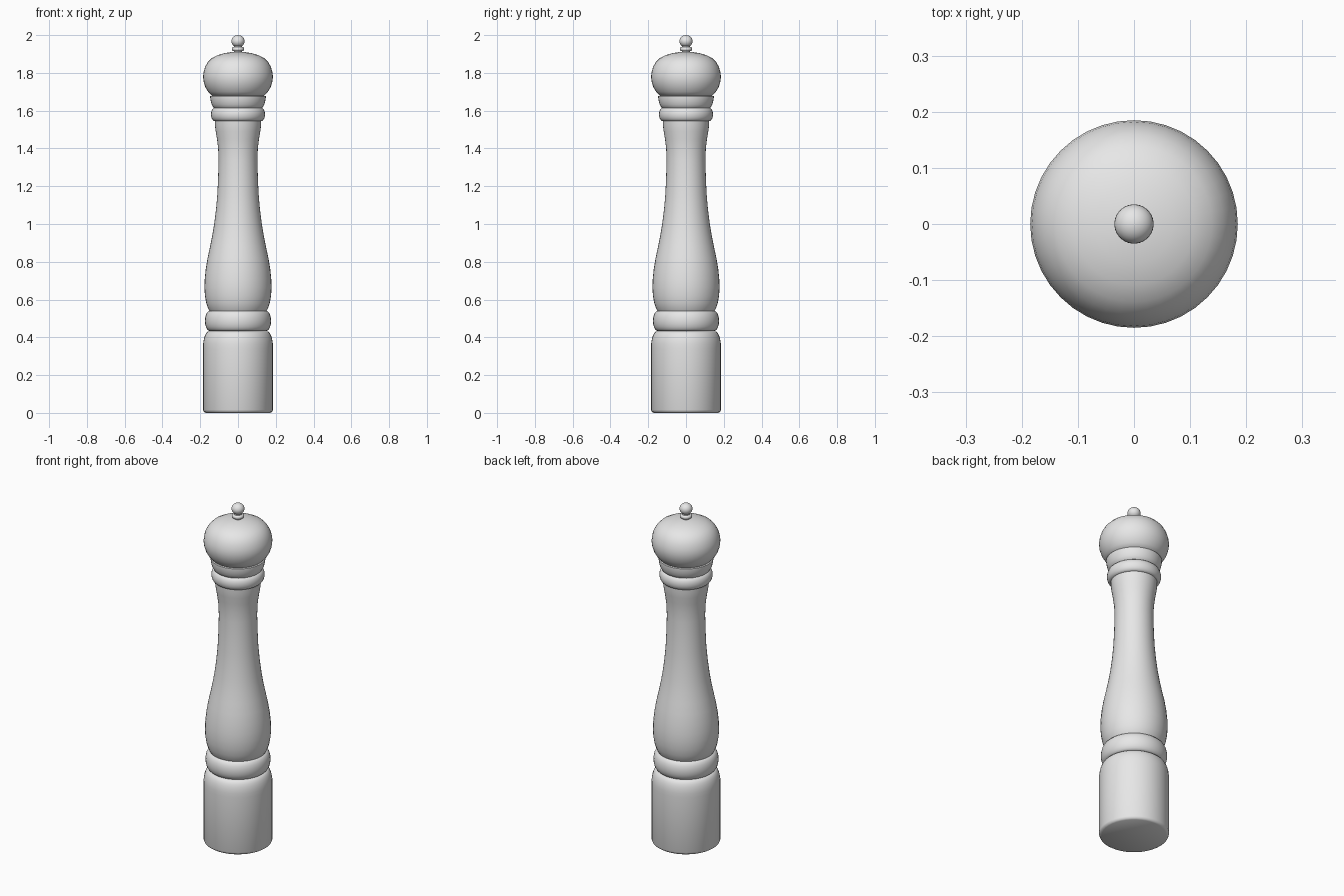
import bpy
import math

cube = bpy.data.objects.get("Cube")
if cube:
    bpy.data.objects.remove(cube, do_unlink=True)

SEGMENTS = 40

# Single plain grey finish
grey = bpy.data.materials.new("light grey")
grey.use_nodes = True
colour = (0.8, 0.8, 0.8, 1.0)
grey.diffuse_color = colour
grey.node_tree.nodes["Principled BSDF"].inputs["Base Color"].default_value = colour


def arc(r, z, rr, rz, start, end, steps):
    """Elliptical piece of a profile, angles in degrees from the outward direction."""
    pts = []
    for i in range(steps + 1):
        a = math.radians(start + (end - start) * i / steps)
        pts.append((r + rr * math.cos(a), z + rz * math.sin(a)))
    return pts


def lathe(name, profile, angle=40):
    """Turn a (radius, height) profile around z and cap both ends."""
    verts, faces, n = [], [], SEGMENTS
    for r, z in profile:
        for i in range(n):
            a = 2 * math.pi * i / n
            verts.append((r * math.cos(a), r * math.sin(a), z))
    for k in range(len(profile) - 1):
        for i in range(n):
            j = (i + 1) % n
            faces.append((k * n + i, k * n + j, (k + 1) * n + j, (k + 1) * n + i))
    faces.append(tuple(reversed(range(n))))
    faces.append(tuple(range((len(profile) - 1) * n, len(profile) * n)))
    mesh = bpy.data.meshes.new(name)
    mesh.from_pydata(verts, [], faces)
    mesh.materials.append(grey)
    obj = bpy.data.objects.new(name, mesh)
    bpy.context.collection.objects.link(obj)
    bpy.ops.object.select_all(action='DESELECT')
    obj.select_set(True)
    bpy.context.view_layer.objects.active = obj
    bpy.ops.object.shade_smooth_by_angle(angle=math.radians(angle))
    return obj


# Cylindrical foot with a small bottom bevel and a rounded shoulder
lathe("base", [(0.172, 0.0), (0.181, 0.006), (0.185, 0.016), (0.185, 0.34)]
      + arc(0.153, 0.35, 0.032, 0.082, 10, 90, 6))

# Ring between foot and body
lathe("lower_ring", arc(0.148, 0.487, 0.027, 0.054, -90, 90, 10))

# Turned body: belly, slim waist and flared neck
lathe("body", [
    (0.148, 0.535), (0.157, 0.55), (0.168, 0.58), (0.175, 0.62),
    (0.178, 0.665), (0.176, 0.71), (0.171, 0.76), (0.161, 0.82),
    (0.148, 0.88), (0.136, 0.94), (0.126, 1.00), (0.116, 1.08),
    (0.109, 1.16), (0.105, 1.25), (0.103, 1.34), (0.105, 1.40),
    (0.111, 1.45), (0.118, 1.49), (0.122, 1.52), (0.123, 1.545)])

# Ring and collar under the head
lathe("upper_ring", arc(0.121, 1.58, 0.022, 0.036, -90, 90, 10))
lathe("collar", [(0.122, 1.61), (0.131, 1.618), (0.139, 1.632),
                 (0.144, 1.65), (0.147, 1.668), (0.147, 1.678), (0.13, 1.68)])

# Rounded head
lathe("head", [
    (0.125, 1.676), (0.142, 1.682), (0.158, 1.70), (0.173, 1.725),
    (0.182, 1.753), (0.185, 1.78), (0.182, 1.805), (0.174, 1.832),
    (0.16, 1.857), (0.139, 1.878), (0.108, 1.894), (0.07, 1.905),
    (0.03, 1.911), (0.005, 1.912)])

# Finial: stem, washer and ball
lathe("finial_stem", [(0.022, 1.90), (0.022, 1.95)])
lathe("finial_washer", arc(0.024, 1.926, 0.009, 0.011, -90, 90, 6))
lathe("finial_ball", arc(0, 1.968, 0.035, 0.032, -86, 86, 14))
